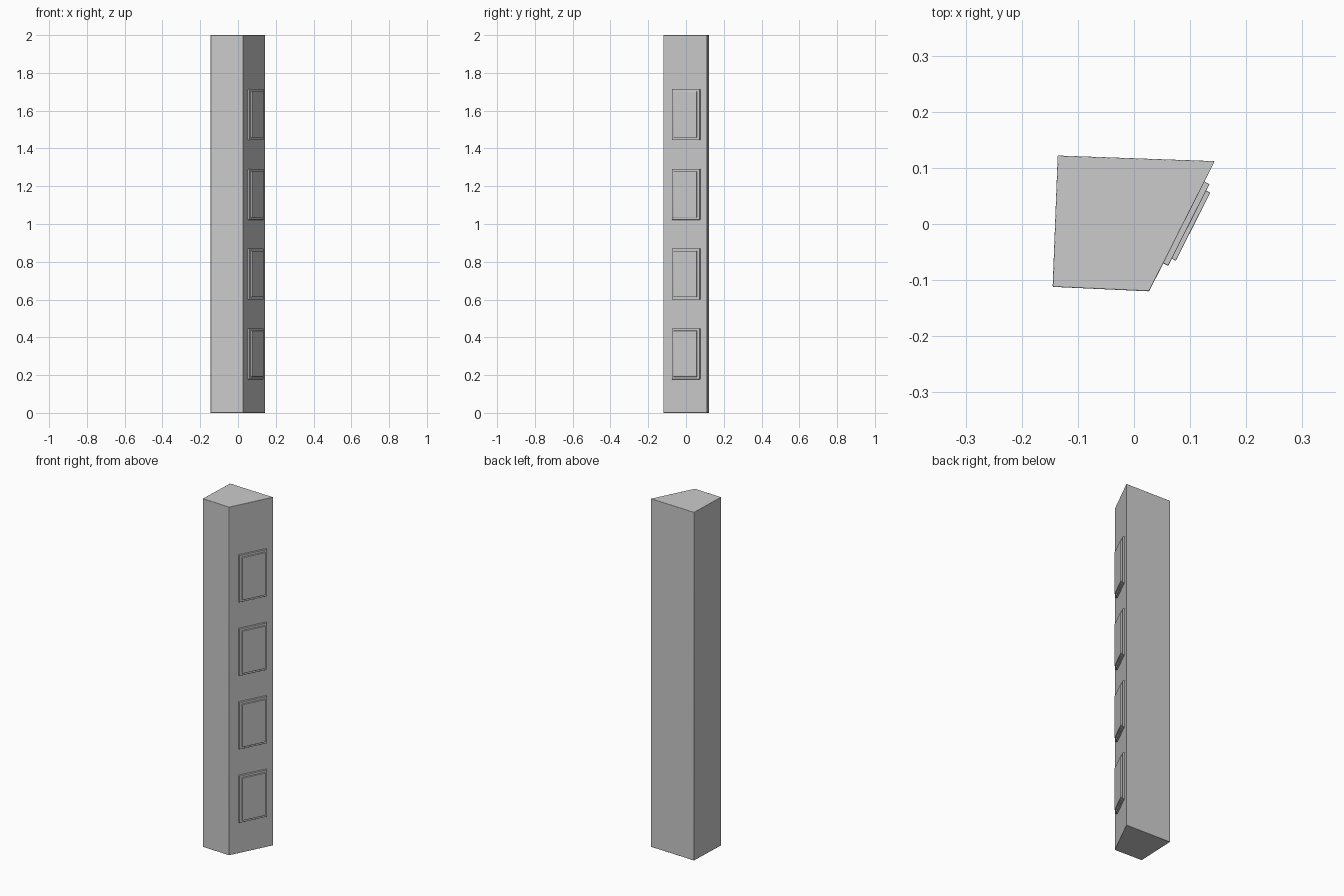
import bpy, bmesh
from mathutils import Vector

if "Cube" in bpy.data.objects:
    bpy.data.objects.remove(bpy.data.objects["Cube"])


def prism(name, outline, z0, z1, bevel):
    """Extrude a plan outline (counter-clockwise) from z0 to z1."""
    bm = bmesh.new()
    base = bm.faces.new([bm.verts.new((x, y, z0)) for x, y in outline])
    top = bmesh.ops.extrude_face_region(bm, geom=[base], use_keep_orig=True)
    verts = [g for g in top["geom"] if isinstance(g, bmesh.types.BMVert)]
    bmesh.ops.translate(bm, verts=verts, vec=(0, 0, z1 - z0))
    bmesh.ops.recalc_face_normals(bm, faces=bm.faces[:])
    mesh = bpy.data.meshes.new(name)
    bm.to_mesh(mesh)
    bm.free()
    ob = bpy.data.objects.new(name, mesh)
    bpy.context.collection.objects.link(ob)
    mod = ob.modifiers.new("soft_edges", "BEVEL")
    mod.width = bevel
    mod.segments = 2
    bpy.ops.object.select_all(action="DESELECT")
    ob.select_set(True)
    bpy.context.view_layer.objects.active = ob
    bpy.ops.object.shade_smooth_by_angle()
    return ob


# Four-sided post with one slanted face
near, far = Vector((0.027, -0.120)), Vector((0.144, 0.112))
prism("post", [(-0.145, -0.112), near, far, (-0.136, 0.122)], 0, 2, 0.0015)

# Axes along and out of the slanted face
along = (far - near).normalized()
out = Vector((along.y, -along.x))


def panel(name, s0, s1, depth, z0, z1):
    pts = [near + along * s + out * d for s, d in
           ((s0, -0.005), (s0, depth), (s1, depth), (s1, -0.005))]
    prism(name, pts, z0, z1, 0.001)


# Four stepped panels: backing plate and raised plate
for i in range(4):
    z = 0.313 + i * 0.422
    panel(f"panel_back_{i + 1}", 0.056, 0.219, 0.010, z - 0.135, z + 0.135)
    panel(f"panel_front_{i + 1}", 0.070, 0.206, 0.018, z - 0.122, z + 0.122)
